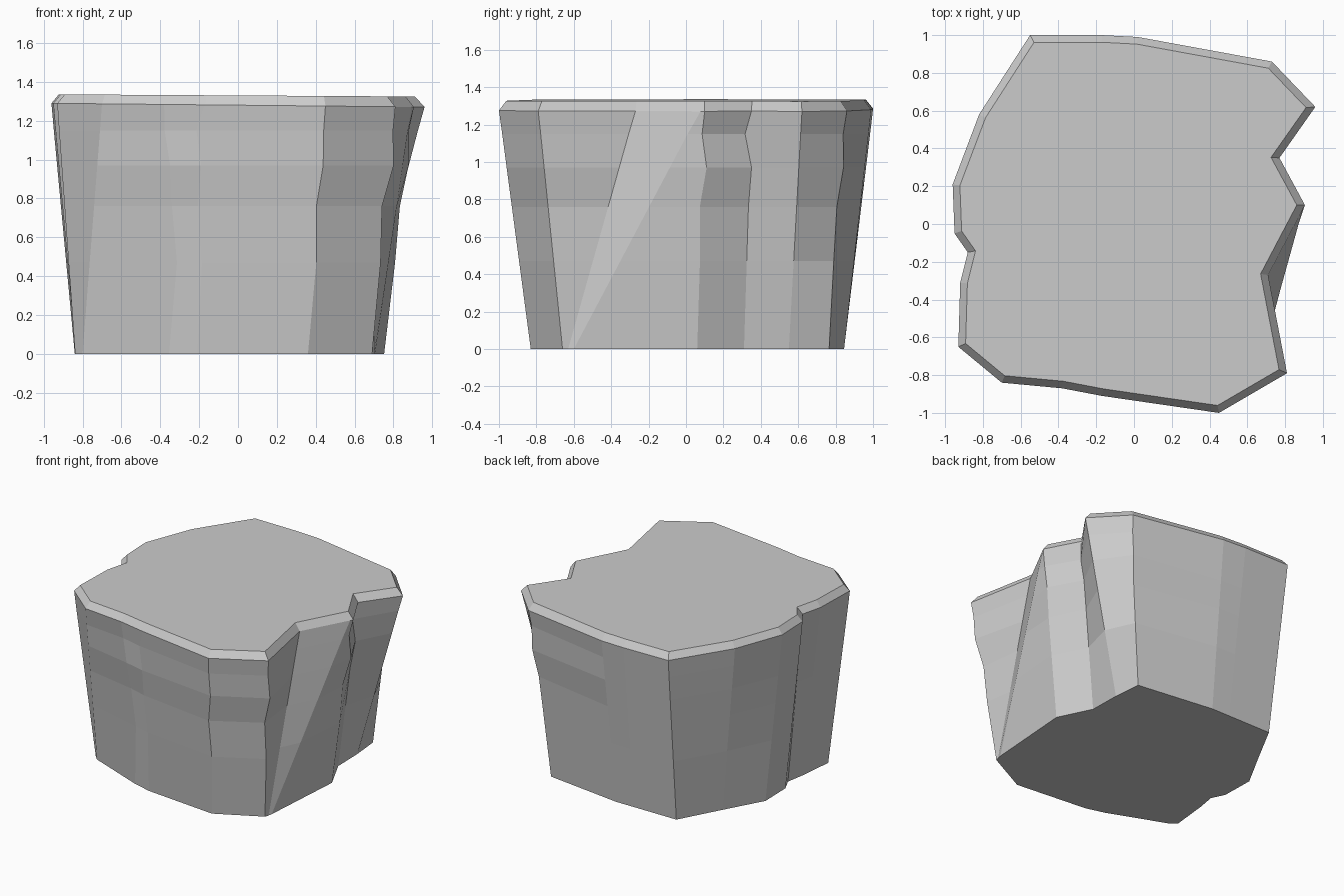
import bpy, bmesh
from mathutils import Vector

if "Cube" in bpy.data.objects:
    bpy.data.objects.remove(bpy.data.objects["Cube"])

# Columns around the rock, clockwise from the back left:
# rim x, rim y, foot x, foot y
COLUMNS = [
    (-.55, 1.00, -.51, .845), (-.17, 1.00, -.15, .845), (.02, .99, .00, .845),
    (.73, .86, .605, .765), (.96, .62, .625, .55), (.77, .35, .63, .31),
    (.905, .10, .752, .06), (.893, .078, .705, -.60), (.71, -.27, .70, -.63),
    (.81, -.79, .69, -.66), (.45, -1.00, .36, -.83), (-.17, -.91, -.21, -.775),
    (-.38, -.87, -.355, -.735), (-.70, -.84, -.80, -.56), (-.93, -.65, -.838, -.52),
    (-.92, -.31, -.81, -.25), (-.88, -.15, -.786, -.108), (-.95, -.05, -.834, -.01),
    (-.96, .21, -.84, .24), (-.82, .58, -.68, .53),
]
# Ring heights and the chipped shift of worn columns at each height
HEIGHTS = [1.15, .97, .76, .47]
CHIPS = {
    3: [(0, -.01), (.01, .005), (.0, -.015), (0, -.01)],
    5: [(-.01, -.03), (.01, .01), (0, .0), (0, 0)],
    6: [(-.01, -.01), (.01, .02), (-.01, -.01), (0, 0)],
    9: [(0, 0), (.02, 0), (-.02, 0), (0, 0)],
    10: [(0, 0), (.01, 0), (-.01, 0), (.01, 0)],
    11: [(-.04, .01), (-.01, -.01), (-.02, .01), (.01, 0)],
    12: [(0, .01), (.025, -.01), (.03, .01), (.05, 0)],
}
RIM, TOP, INSET = 1.28, 1.33, .038

rim = [Vector(c[:2]) for c in COLUMNS]
foot = [Vector(c[2:]) for c in COLUMNS]
count = len(rim)


def inset(points, width):
    """Move every edge of a clockwise outline inward by the same width."""
    result = []
    for i, p in enumerate(points):
        a = (p - points[i - 1]).normalized()
        b = (points[(i + 1) % len(points)] - p).normalized()
        na, nb = Vector((a.y, -a.x)), Vector((b.y, -b.x))
        result.append(p + (na + nb) * width / (1 + na.dot(nb)))
    return result


bm = bmesh.new()


def ring(points, height, tilt=.01):
    return [bm.verts.new((p.x, p.y, height - tilt * p.x)) for p in points]


# Top bevel, rim, chipped wall rings and foot
rings = [ring(inset(rim, INSET), TOP, .006), ring(rim, RIM)]
for k, z in enumerate(HEIGHTS):
    pts = []
    for i in range(count):
        p = rim[i].lerp(foot[i], 1 - z / RIM)
        if i in CHIPS:
            p = p + Vector(CHIPS[i][k])
        pts.append(p)
    rings.append(ring(pts, z, 0))
rings.append(ring(foot, 0, 0))

for upper, lower in zip(rings, rings[1:]):
    for i in range(count):
        j = (i + 1) % count
        bm.faces.new((upper[i], upper[j], lower[j], lower[i]))

# Flat top and underside
bm.faces.new(rings[0])
bm.faces.new(rings[-1])
bmesh.ops.recalc_face_normals(bm, faces=bm.faces[:])

mesh = bpy.data.meshes.new("rock_block")
bm.to_mesh(mesh)
bm.free()
rock = bpy.data.objects.new("rock_block", mesh)
bpy.context.collection.objects.link(rock)
